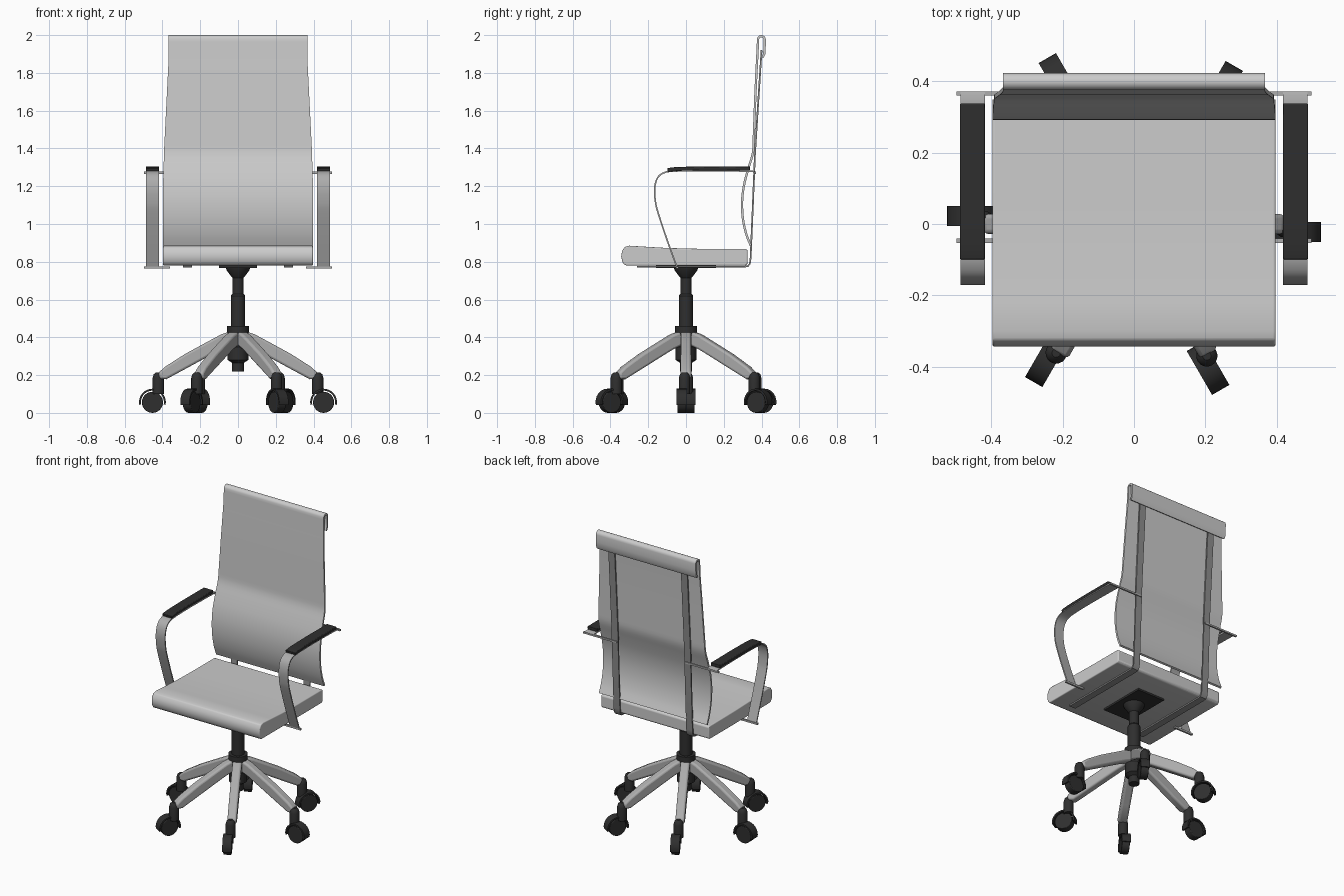
import bpy, bmesh, math
from mathutils import Vector

if "Cube" in bpy.data.objects:
    bpy.data.objects.remove(bpy.data.objects["Cube"])


def material(name, c):
    m = bpy.data.materials.new(name)
    m.diffuse_color = (c[0], c[1], c[2], 1)
    m.use_nodes = True
    m.node_tree.nodes["Principled BSDF"].inputs["Base Color"].default_value = m.diffuse_color
    return m


FABRIC = material("light grey upholstery", (0.6, 0.6, 0.6))
METAL = material("grey metal", (0.42, 0.42, 0.42))
FRAME = material("dark grey frame", (0.27, 0.27, 0.27))
BLACK = material("black plastic", (0.028, 0.028, 0.028))


def finish(name, bm, mat, bevel=0, rot=0, angle=35):
    bmesh.ops.recalc_face_normals(bm, faces=bm.faces)
    me = bpy.data.meshes.new(name)
    bm.to_mesh(me)
    bm.free()
    ob = bpy.data.objects.new(name, me)
    bpy.context.collection.objects.link(ob)
    me.materials.append(mat)
    ob.rotation_euler[2] = rot
    if bevel:
        b = ob.modifiers.new("bevel", 'BEVEL')
        b.width, b.segments = bevel, 3
        b.limit_method = 'ANGLE'
        b.angle_limit = math.radians(40)
    bpy.ops.object.select_all(action='DESELECT')
    ob.select_set(True)
    bpy.context.view_layer.objects.active = ob
    bpy.ops.object.shade_smooth_by_angle(angle=math.radians(angle))
    return ob


def smooth(pts, n=4):
    """Catmull-Rom through the given (y, z) points."""
    p = [Vector(q) for q in pts]
    p = [2 * p[0] - p[1]] + p + [2 * p[-1] - p[-2]]
    out = []
    for i in range(1, len(p) - 2):
        a, b, c, d = p[i - 1:i + 3]
        for k in range(n):
            t = k / n
            out.append(0.5 * (2 * b + (c - a) * t + (2 * a - 5 * b + 4 * c - d) * t * t
                              + (3 * b - a - 3 * c + d) * t ** 3))
    return out + [p[-2]]


def ribbon(name, path, half, thick, mat, x=0, rot=0, bevel=0):
    """Flat strip following a (y, z) path; half is its half width as a function of z."""
    bm = bmesh.new()
    rings = []
    path = [Vector(q) for q in path]
    for i, p in enumerate(path):
        t = (path[min(i + 1, len(path) - 1)] - path[max(i - 1, 0)]).normalized()
        n = Vector((-t.y, t.x)) * thick / 2
        w = half(p.y) if callable(half) else half
        rings.append([bm.verts.new((x + s * w, q.x, q.y))
                      for s, q in ((-1, p - n), (1, p - n), (1, p + n), (-1, p + n))])
    for a, b in zip(rings, rings[1:]):
        for k in range(4):
            bm.faces.new((a[k], a[(k + 1) % 4], b[(k + 1) % 4], b[k]))
    bm.faces.new(rings[0])
    bm.faces.new(rings[-1])
    return finish(name, bm, mat, bevel, rot)


def prism(name, profile, half, mat, bevel=0, rot=0, x=0):
    """Closed (y, z) profile extruded along x."""
    bm = bmesh.new()
    a, b = ([bm.verts.new((x + s * half, y, z)) for y, z in profile] for s in (-1, 1))
    bm.faces.new(a)
    bm.faces.new(b)
    for i in range(len(a)):
        j = (i + 1) % len(a)
        bm.faces.new((a[i], a[j], b[j], b[i]))
    return finish(name, bm, mat, bevel, rot)


def box(name, x0, x1, y0, y1, z0, z1, mat):
    return prism(name, [(y0, z0), (y1, z0), (y1, z1), (y0, z1)], abs(x1 - x0) / 2, mat, x=(x0 + x1) / 2)


def lathe(name, profile, mat, y=0, x=0, rot=0, n=24):
    """(radius, z) profile turned about a vertical axis."""
    bm = bmesh.new()
    rings = [[bm.verts.new((x + r * math.cos(i * math.tau / n), y + r * math.sin(i * math.tau / n), z))
              for i in range(n)] for r, z in profile]
    for a, b in zip(rings, rings[1:]):
        for i in range(n):
            bm.faces.new((a[i], a[(i + 1) % n], b[(i + 1) % n], b[i]))
    bm.faces.new(rings[0])
    bm.faces.new(rings[-1])
    return finish(name, bm, mat, rot=rot)


def circle(cy, cz, r, a0, a1, n):
    return [(cy + r * math.cos(math.radians(a0 + (a1 - a0) * i / n)),
             cz + r * math.sin(math.radians(a0 + (a1 - a0) * i / n))) for i in range(n + 1)]


# Seat cushion with rounded nose
prism("seat", [(-0.315, 0.78), (0.315, 0.78), (0.326, 0.79), (0.326, 0.86), (0.318, 0.868), (0.05, 0.869),
               (-0.1, 0.873), (-0.22, 0.88), (-0.3, 0.885), (-0.325, 0.878), (-0.338, 0.858),
               (-0.343, 0.83), (-0.338, 0.802), (-0.328, 0.786)], 0.397, FABRIC, 0.01)

# Backrest sheet: lumbar bulge, tall panel, rolled over at the top
back = smooth([(0.343, 0.885), (0.318, 0.95), (0.301, 1.03), (0.297, 1.12), (0.308, 1.21), (0.332, 1.3),
               (0.354, 1.375), (0.359, 1.46), (0.368, 1.7), (0.378, 1.9), (0.381, 1.965)], 3)
back += circle(0.399, 1.976, 0.018, 165, 0, 8) + [(0.416, 1.93), (0.414, 1.9), (0.405, 1.882)]


def back_half(z):
    if z > 1.88:
        return 0.367
    return 0.397 - 0.006 * max(0, min(1, (z - 1.2) / 0.2)) - 0.024 * max(0, (z - 1.4) / 0.48)


ribbon("backrest", back, back_half, 0.012, FABRIC)

# Frame straps running under the seat and up the back; armrests on both sides
strap = [(-0.26, 0.774), (0.31, 0.774), (0.328, 0.777), (0.338, 0.79), (0.342, 0.82),
         (0.354, 1.1), (0.365, 1.37), (0.382, 1.64), (0.4, 1.92)]
arm = smooth([(0.365, 1.272), (0.34, 1.279), (0.1, 1.283), (-0.06, 1.28), (-0.115, 1.272), (-0.15, 1.245),
              (-0.166, 1.19), (-0.162, 1.12), (-0.148, 1.06), (-0.1, 0.915), (-0.048, 0.772)])
pad = smooth([(-0.098, 1.285), (-0.05, 1.291), (0.1, 1.294), (0.338, 1.293)], 3)
for side, s in (("left", -1), ("right", 1)):
    ribbon(side + "_back_strap", strap, 0.023, 0.009, FRAME, x=s * 0.267)
    ribbon(side + "_armrest_bar", arm, 0.034, 0.008, METAL, x=s * 0.452)
    ribbon(side + "_armrest_pad", pad, 0.035, 0.021, BLACK, x=s * 0.453, bevel=0.004)
    box(side + "_upper_arm_bracket", s * 0.25, s * 0.497, 0.36, 0.371, 1.266, 1.277, METAL)
    box(side + "_lower_arm_bracket", s * 0.36, s * 0.497, -0.053, -0.041, 0.764, 0.776, METAL)

# Mounting plate, gas column and hub
box("seat_plate", -0.1, 0.1, -0.16, 0.16, 0.768, 0.782, BLACK)
lathe("column", [(0.065, 0.77), (0.06, 0.755), (0.038, 0.725), (0.03, 0.715), (0.03, 0.63), (0.038, 0.62),
                 (0.038, 0.46), (0.058, 0.46), (0.058, 0.42), (0.045, 0.41), (0.045, 0.36), (0.055, 0.35),
                 (0.055, 0.28), (0.032, 0.265), (0.032, 0.22)], BLACK)

# Six legs with casters
leg = [(0.03, 0.435), (0.09, 0.415), (0.17, 0.372), (0.28, 0.312), (0.385, 0.245), (0.422, 0.212), (0.415, 0.18),
       (0.38, 0.178), (0.28, 0.232), (0.17, 0.292), (0.09, 0.335), (0.03, 0.36)]
for i in range(6):
    a = math.radians(60 * i - 90)
    n = str(i + 1)
    prism("leg_" + n, leg, 0.028, METAL, 0.012, a)
    lathe("caster_stem_" + n, [(0.03, 0.1), (0.03, 0.185), (0.024, 0.205), (0.012, 0.215)], BLACK,
          y=0.422, x=0.008, rot=a, n=16)
    prism("caster_wheel_" + n, circle(0.453, 0.056, 0.056, 0, 345, 23), 0.024, BLACK, 0.004, a, x=0.022)
    ribbon("caster_guard_" + n, circle(0.453, 0.057, 0.066, -12, 192, 16), 0.028, 0.01, BLACK, x=0.022, rot=a)
